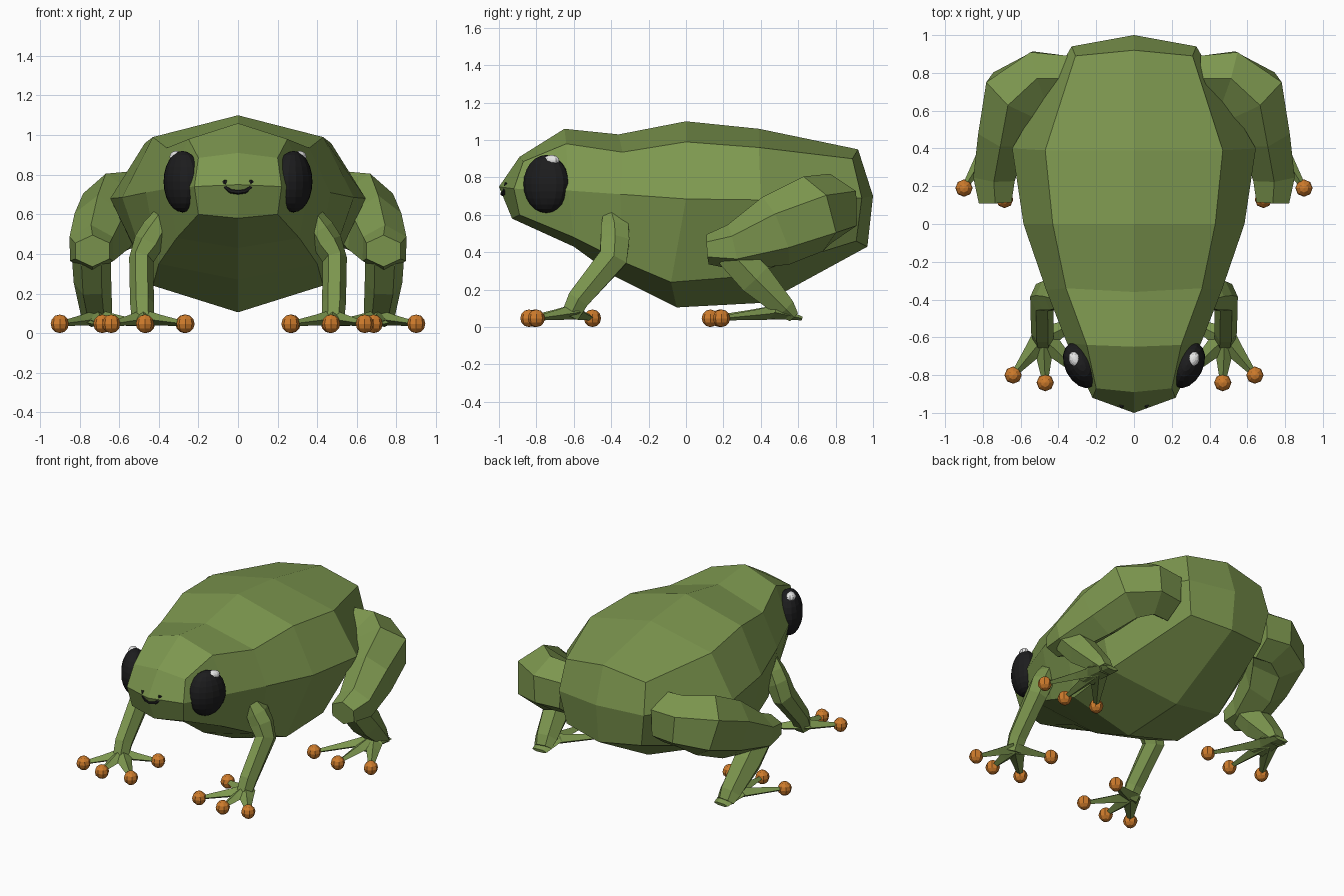
import bpy, bmesh, math
from mathutils import Matrix, Vector

if "Cube" in bpy.data.objects:
    bpy.data.objects.remove(bpy.data.objects["Cube"])


def material(name, rgb):
    m = bpy.data.materials.new(name)
    m.diffuse_color = (*rgb, 1)
    m.use_nodes = True
    m.node_tree.nodes["Principled BSDF"].inputs["Base Color"].default_value = m.diffuse_color
    return m


GREEN = material("leaf green", (0.205, 0.31, 0.078))
ORANGE = material("toe orange", (0.62, 0.20, 0.025))
BLACK = material("eye black", (0.012, 0.012, 0.013))
WHITE = material("glint white", (0.85, 0.85, 0.85))
X, Z = Vector((1, 0, 0)), Vector((0, 0, 1))


def finish(name, bm, mat, mirror=True):
    bmesh.ops.recalc_face_normals(bm, faces=bm.faces)
    me = bpy.data.meshes.new(name)
    bm.to_mesh(me)
    bm.free()
    me.materials.append(mat)
    ob = bpy.data.objects.new(name, me)
    bpy.context.collection.objects.link(ob)
    if mirror:
        ob.modifiers.new("mirror", 'MIRROR').use_axis[0] = True
    return ob


def tube(bm, path, ref, n=6):
    """Loft rings along path of (point, radius along ref, other radius)."""
    pts = [Vector(p[0]) for p in path]
    rings = []
    for i, (_, ra, rb) in enumerate(path):
        t = Vector()
        if i > 0:
            t += (pts[i] - pts[i - 1]).normalized()
        if i < len(pts) - 1:
            t += (pts[i + 1] - pts[i]).normalized()
        t.normalize()
        u = (ref - t * ref.dot(t)).normalized()
        s = t.cross(u)
        rings.append([bm.verts.new(pts[i] + u * ra * math.cos(a) + s * rb * math.sin(a))
                      for a in (2 * math.pi * k / n for k in range(n))])
    for a, b in zip(rings, rings[1:]):
        for k in range(n):
            bm.faces.new((a[k], a[(k + 1) % n], b[(k + 1) % n], b[k]))
    bm.faces.new(rings[0][::-1])
    bm.faces.new(rings[-1])


def limb(name, path, ref, mat=GREEN, n=6, mirror=True):
    bm = bmesh.new()
    tube(bm, path, ref, n)
    return finish(name, bm, mat, mirror)


def ellipsoid(bm, centre, radii, turn=0, seg=8, rings=6):
    mtx = (Matrix.Translation(centre) @ Matrix.Rotation(math.radians(turn), 4, 'Z')
           @ Matrix.Diagonal((*radii, 1)))
    bmesh.ops.create_uvsphere(bm, u_segments=seg, v_segments=rings, radius=1, matrix=mtx)


# Body: each station holds top, ridge, flank, underside and belly points (x, y, z)
stations = [
    [(0, -.89, .91), (.20, -.87, .885), (.22, -.92, .74), (.20, -.89, .60), (0, -.93, .58)],
    [(0, -.65, 1.06), (.25, -.64, .98), (.355, -.63, .73), (.31, -.60, .48), (0, -.60, .43)],
    [(0, -.36, 1.03), (.36, -.34, .935), (.465, -.35, .71), (.40, -.34, .35), (0, -.38, .27)],
    [(0, 0, 1.10), (.43, 0, .99), (.585, 0, .685), (.43, -.08, .24), (0, -.05, .105)],
    [(0, .39, 1.06), (.47, .39, .96), (.645, .40, .68), (.45, .30, .27), (0, .42, .13)],
    [(0, .92, .95), (.31, .89, .90), (.33, .94, .69), (.29, .91, .46), (0, .97, .43)],
]
bm = bmesh.new()
loops = []
for st in stations:
    full = st + [(-x, y, z) for x, y, z in st[3:0:-1]]
    loops.append([bm.verts.new(p) for p in full])
for a, b in zip(loops, loops[1:]):
    for k in range(8):
        bm.faces.new((a[k], a[(k + 1) % 8], b[(k + 1) % 8], b[k]))
for r, tip in ((loops[0], (0, -1, .75)), (loops[-1], (0, 1, .70))):
    c = bm.verts.new(tip)
    for k in (0, 2, 4, 6):
        bm.faces.new((r[k], r[k + 1], r[(k + 2) % 8], c))
finish("body", bm, GREEN, False)

# Eyes with glints
bm = bmesh.new()
ellipsoid(bm, (.28, -.747, .765), (.086, .130, .155), -27, 16, 12)
finish("eyes", bm, BLACK)
bm = bmesh.new()
ellipsoid(bm, (.312, -.718, .890), (.032, .045, .030), -27, 10, 8)
finish("eye_glints", bm, WHITE)

# Smile on the snout
half = [(.067, -.957, .77), (.060, -.964, .738), (.036, -.972, .718)]
smile = half + [(0, -.980, .713)] + [(-x, y, z) for x, y, z in half[::-1]]
limb("smile", [(p, .013, .013) for p in smile], Z, BLACK, 6, False)

# Front arms
limb("front_arm", [
    ((.38, -.395, .60), .045, .055),
    ((.415, -.38, .53), .068, .085),
    ((.45, -.38, .46), .076, .088),
    ((.488, -.39, .37), .063, .088),
    ((.485, -.575, .15), .06, .068),
    ((.48, -.62, .06), .055, .055)], X)

# Hind legs: thigh and shin
limb("thigh", [
    ((.36, .77, .63), .18, .14),
    ((.50, .775, .635), .185, .165),
    ((.63, .68, .605), .21, .19),
    ((.69, .48, .515), .195, .15),
    ((.74, .25, .425), .125, .127),
    ((.735, .115, .415), .08, .10)], Z)
limb("shin", [
    ((.74, .24, .40), .10, .10),
    ((.735, .37, .26), .095, .105),
    ((.715, .53, .10), .08, .065),
    ((.71, .575, .055), .065, .035)], X)

# Feet: tapered toes ending in round pads
feet = {
    "front": ((.48, -.605, .08), [(.47, -.84), (.64, -.80), (.265, -.81), (.27, -.50)]),
    "hind": ((.71, .50, .08), [(.90, .19), (.685, .13), (.465, .18)]),
}
for name, (root, tips) in feet.items():
    toes, pads = bmesh.new(), bmesh.new()
    for x, y in tips:
        tip = Vector((x, y, .047))
        mid = Vector(root).lerp(tip, .42)
        mid.z = .065
        tube(toes, [(root, .04, .065), (mid, .027, .042), (tip, .012, .014)], Z, 4)
        ellipsoid(pads, tip, (.046, .046, .047))
    finish(name + "_toes", toes, GREEN)
    finish(name + "_toe_pads", pads, ORANGE)

# Hind soles running back to the heels
limb("hind_sole", [
    ((.70, .37, .058), .075, .014),
    ((.71, .48, .078), .082, .042),
    ((.705, .62, .046), .055, .012)], X)
